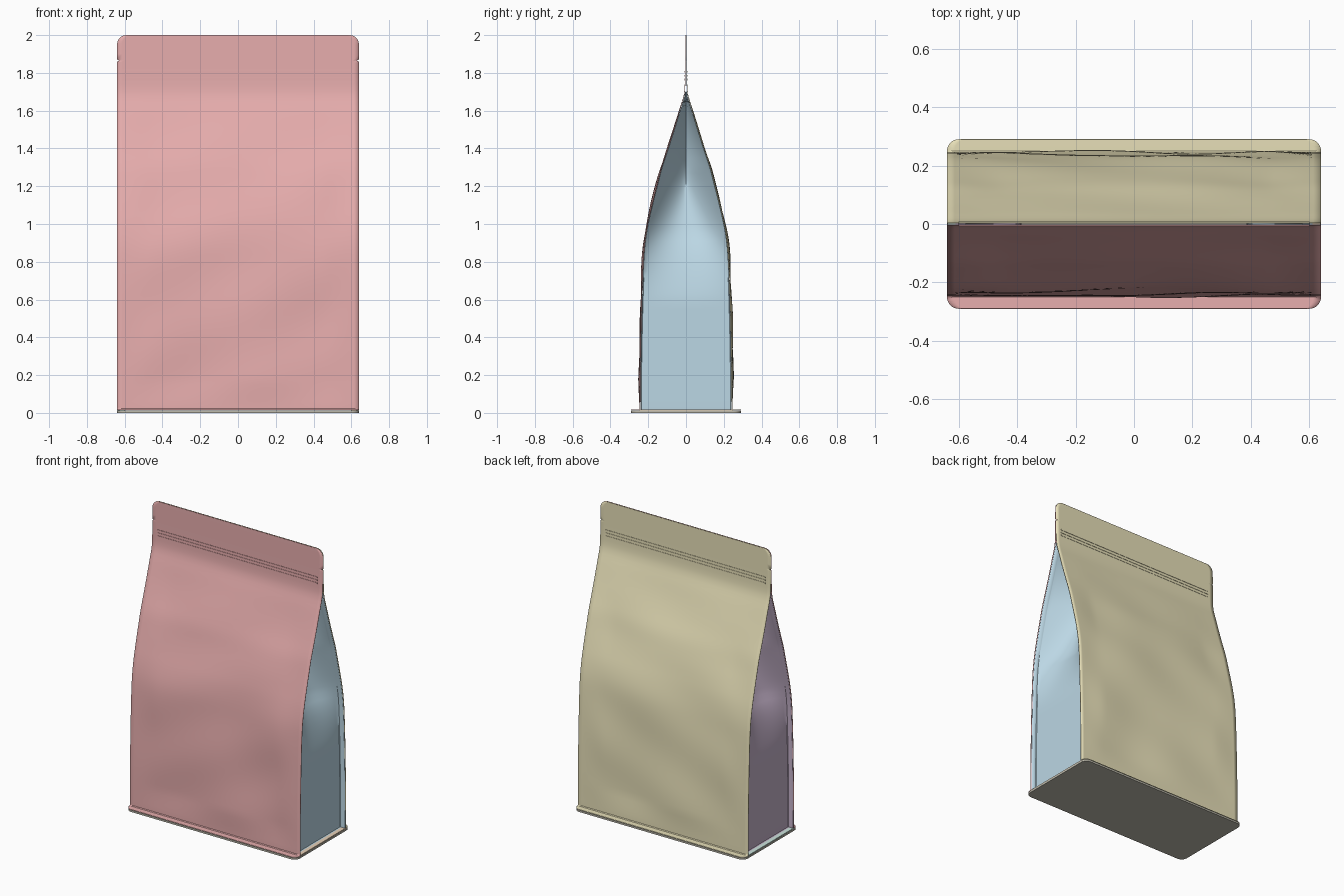
import bpy, bmesh, math

if "Cube" in bpy.data.objects:
    bpy.data.objects.remove(bpy.data.objects["Cube"])

W = 0.64          # half width of the pouch
SEAL = 0.04       # width of the sealed fins
# half depth of the pouch against height
PROFILE = [(0.03, 0.245), (0.3, 0.243), (0.6, 0.236), (0.8, 0.228), (0.9, 0.22),
           (1.0, 0.204), (1.1, 0.181), (1.2, 0.156), (1.3, 0.13), (1.4, 0.097),
           (1.5, 0.065), (1.6, 0.035), (1.68, 0.011), (1.74, 0.005), (2.0, 0.003)]


def depth(z):
    z = min(max(z, PROFILE[0][0]), 2.0)
    n = len(PROFILE)
    i = max(k for k in range(n - 1) if PROFILE[k][0] <= z)

    def slope(k):
        a, b = PROFILE[max(k - 1, 0)], PROFILE[min(k + 1, n - 1)]
        return (b[1] - a[1]) / (b[0] - a[0])
    (z0, y0), (z1, y1) = PROFILE[i], PROFILE[i + 1]
    d = z1 - z0
    t = (z - z0) / d
    return ((2*t**3 - 3*t*t + 1) * y0 + (t**3 - 2*t*t + t) * d * slope(i)
            + (3*t*t - 2*t**3) * y1 + (t**3 - t*t) * d * slope(i + 1))


def material(name, rgb):
    m = bpy.data.materials.new(name)
    m.diffuse_color = (*rgb, 1)
    m.use_nodes = True
    m.node_tree.nodes["Principled BSDF"].inputs["Base Color"].default_value = m.diffuse_color
    return m


def finish(name, bm, mat, angle=35):
    bmesh.ops.recalc_face_normals(bm, faces=bm.faces)
    me = bpy.data.meshes.new(name)
    bm.to_mesh(me)
    bm.free()
    ob = bpy.data.objects.new(name, me)
    bpy.context.collection.objects.link(ob)
    me.materials.append(mat)
    bpy.ops.object.select_all(action='DESELECT')
    ob.select_set(True)
    bpy.context.view_layer.objects.active = ob
    bpy.ops.object.shade_smooth_by_angle(angle=math.radians(angle))
    return ob


def sheet(name, rows, mat, thick=0.003):
    bm = bmesh.new()
    vs = [[bm.verts.new(p) for p in row] for row in rows]
    for a, b in zip(vs, vs[1:]):
        for i in range(len(a) - 1):
            bm.faces.new((a[i], a[i + 1], b[i + 1], b[i]))
    ob = finish(name, bm, mat)
    mod = ob.modifiers.new("film", 'SOLIDIFY')
    mod.thickness = thick
    mod.offset = 0
    return ob


def wrinkle(x, z, ph):
    fade = min(1, max(0, (1.68 - z) / 0.4)) * min(1, max(0, (z - 0.03) / 0.15))
    fade *= min(1, max(0, (0.61 - abs(x)) / 0.15))
    return fade * (0.004 * math.sin(7*x + 5*z + ph) + 0.003 * math.sin(13*z - 6*x + 2*ph)
                   + 0.003 * math.sin(11*x + ph) * math.sin(4*z))


def half_width(z):
    w = W
    if z > 1.95:                       # rounded top corners
        w = W - 0.05 + math.sqrt(max(0, 0.05**2 - (z - 1.95)**2))
    if abs(z - 1.865) < 0.004:         # tear notch
        w -= 0.012
    return w


red = material("red_film", (0.80, 0.42, 0.42))
yellow = material("yellow_film", (0.80, 0.74, 0.48))
blue = material("blue_film", (0.50, 0.68, 0.78))
purple = material("purple_film", (0.55, 0.44, 0.58))
tan = material("tan_film", (0.80, 0.64, 0.48))
mint = material("mint_film", (0.60, 0.78, 0.72))
olive = material("base_film", (0.52, 0.50, 0.42))


# front and back panels, with flared foot seal at the bottom
def panel(name, s, mat, ph):
    spec = []
    for k in range(7):
        a = k / 6 * math.pi / 2
        spec.append((0.25 + SEAL * math.cos(a), 0.016, W - SEAL + SEAL * math.sin(a)))
    zs = [0.022] + [0.03 + 0.03 * k for k in range(61)]
    zs += [1.855, 1.860, 1.865, 1.870, 1.9, 1.95]
    zs += [1.95 + 0.05 * math.sin(k * math.pi / 16) for k in range(1, 9)]
    spec += [(depth(z), z, half_width(z)) for z in sorted(zs)]
    rows = []
    for y, z, w in spec:
        row = []
        for i in range(49):
            x = w * (i / 24 - 1)
            row.append((x, s * (y + wrinkle(x, z, ph)), z))
        rows.append(row)
    sheet(name, rows, mat)


# side gussets: flat low down, folding inward to a centre crease on top
def gusset(name, s, mat):
    rows = []
    zs = [0.014, 0.018, 0.03] + [0.07 + 0.04 * k for k in range(41)] + [1.7]
    for z in zs:
        h = max(depth(z) - 0.005, 0.002)
        d = 0.92 * math.sqrt(max(0, 0.238**2 - h * h)) if z > 0.6 else 0
        d *= min(1, max(0, (z - 0.6) / 0.35))
        p = 2.2 - 1.2 * min(1, max(0, (z - 1.0) / 0.3))
        x0 = W - SEAL if z > 0.016 else W - 0.006
        row = [(s * (W - 0.003), -h, z), (s * (x0 + 0.004), -h, z)]
        for i in range(25):
            t = i / 12 - 1
            row.append((s * (x0 - d * (1 - abs(t)**p)), t * h * 0.985, z))
        row += [(s * (x0 + 0.004), h, z), (s * (W - 0.003), h, z)]
        rows.append(row)
    sheet(name, rows, mat)


# rounded rectangular base sheet
def base(name, mat):
    bm = bmesh.new()
    pts = []
    for q, (sx, sy) in enumerate([(1, 1), (-1, 1), (-1, -1), (1, -1)]):
        for k in range(7):
            a = (q + k / 6) * math.pi / 2
            pts.append((sx * (W - SEAL) + SEAL * math.cos(a),
                        sy * 0.25 + SEAL * math.sin(a)))
    f = bm.faces.new([bm.verts.new((x, y, 0)) for x, y in pts])
    r = bmesh.ops.extrude_face_region(bm, geom=[f])
    bmesh.ops.translate(bm, vec=(0, 0, 0.012),
                        verts=[v for v in r['geom'] if isinstance(v, bmesh.types.BMVert)])
    finish(name, bm, mat)


def box(name, x0, x1, y0, y1, z0, z1, mat):
    bm = bmesh.new()
    bmesh.ops.create_cube(bm, size=1)
    for v in bm.verts:
        v.co = ((x0 + x1) / 2 + v.co.x * (x1 - x0), (y0 + y1) / 2 + v.co.y * (y1 - y0),
                (z0 + z1) / 2 + v.co.z * (z1 - z0))
    finish(name, bm, mat)


panel("front_panel", -1, red, 0.4)
panel("back_panel", 1, yellow, 2.1)
gusset("right_gusset", 1, blue)
gusset("left_gusset", -1, purple)
base("base_panel", olive)

# side foot seals
for name, s, mat in (("right_foot_seal", 1, tan), ("left_foot_seal", -1, mint)):
    a, b = sorted((s * 0.598, s * 0.638))
    box(name, a, b, -0.25, 0.25, 0.012, 0.018, mat)

# zip closure ridges on both faces
for side, s, mat in (("front", -1, red), ("back", 1, yellow)):
    for k, z in enumerate((1.765, 1.785, 1.805)):
        a, b = sorted((s * 0.003, s * 0.008))
        box(f"{side}_zip_ridge_{k + 1}", -0.6, 0.6, a, b, z - 0.004, z + 0.004, mat)
